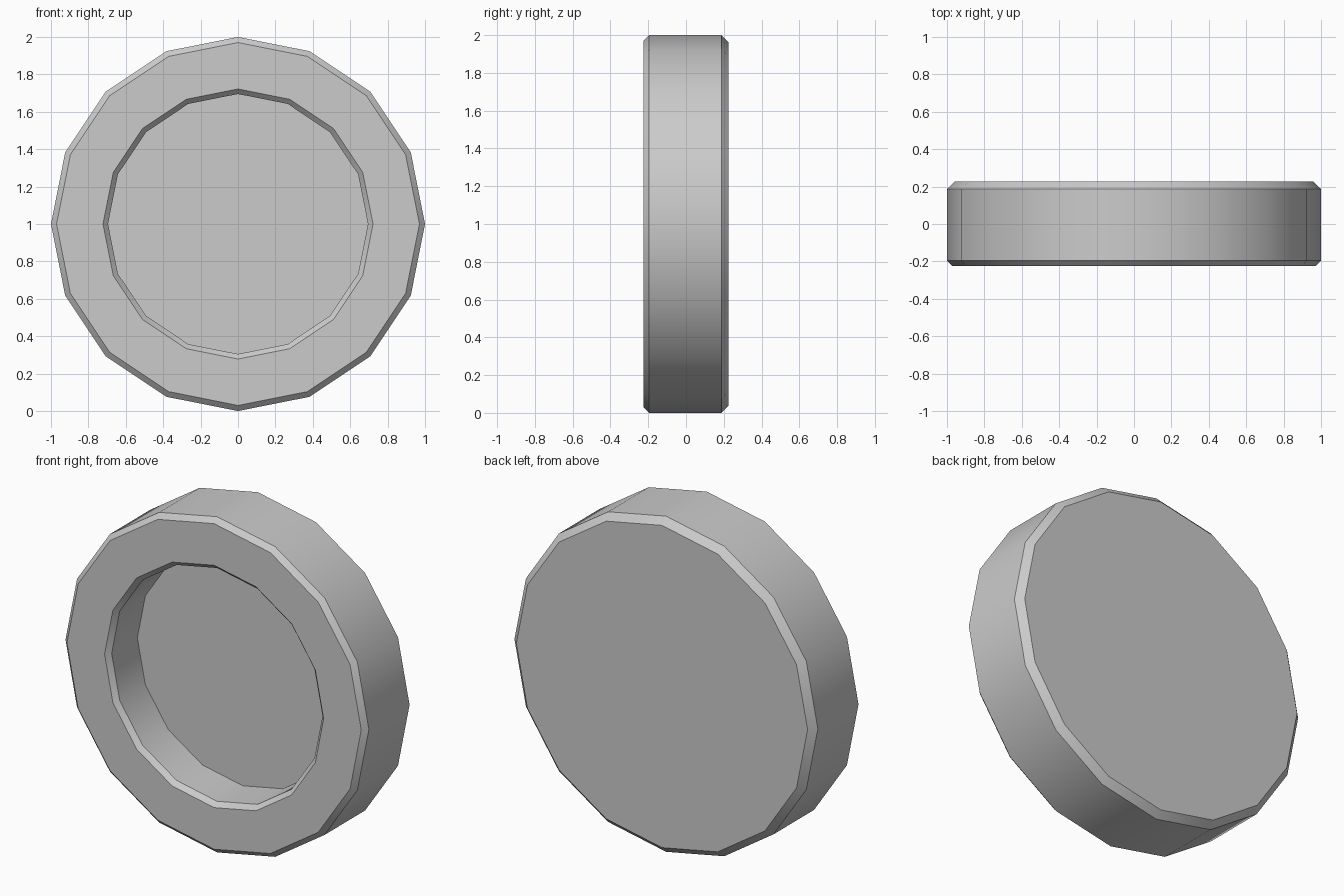
import bpy, bmesh, math

if "Cube" in bpy.data.objects:
    bpy.data.objects.remove(bpy.data.objects["Cube"])

SIDES = 16
# Lathe profile (radius, y): recess floor, front rim, tread, back face
PROFILE = [(0.695, 0.045), (0.695, -0.197), (0.722, -0.225), (0.97, -0.225),
           (1.0, -0.196), (1.0, 0.187), (0.96, 0.226)]

bm = bmesh.new()
rings = []
for r, y in PROFILE:
    ring = []
    for i in range(SIDES):
        a = 2 * math.pi * i / SIDES
        ring.append(bm.verts.new((r * math.cos(a), y, 1 + r * math.sin(a))))
    rings.append(ring)

# Bands between neighbouring rings
for a, b in zip(rings, rings[1:]):
    for i in range(SIDES):
        j = (i + 1) % SIDES
        bm.faces.new((a[i], a[j], b[j], b[i]))

# Recess floor and back cap
bm.faces.new(rings[0])
bm.faces.new(rings[-1])
bmesh.ops.recalc_face_normals(bm, faces=bm.faces)

mesh = bpy.data.meshes.new("wheel")
bm.to_mesh(mesh)
bm.free()
wheel = bpy.data.objects.new("wheel", mesh)
bpy.context.collection.objects.link(wheel)

# Smooth around the tread, sharp at the chamfers
bpy.context.view_layer.objects.active = wheel
wheel.select_set(True)
bpy.ops.object.shade_smooth_by_angle(angle=math.radians(30))
